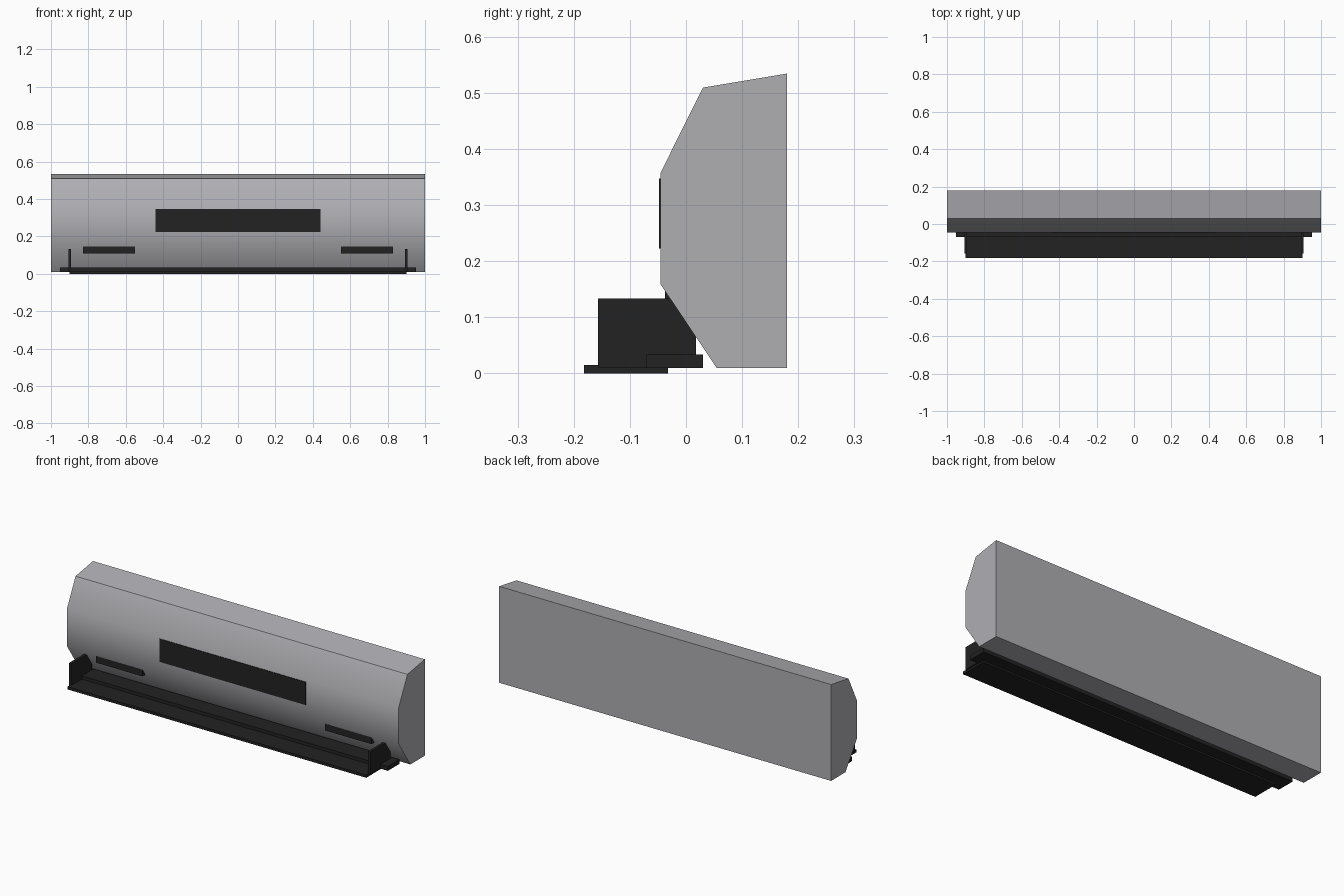
import bpy, bmesh, math

old = bpy.data.objects.get("Cube")
if old:
    bpy.data.objects.remove(old, do_unlink=True)


def material(name, rgb):
    m = bpy.data.materials.new(name)
    m.use_nodes = True
    m.diffuse_color = (*rgb, 1)
    m.node_tree.nodes["Principled BSDF"].inputs["Base Color"].default_value = (*rgb, 1)
    return m


silver = material("silver_grey", (0.43, 0.425, 0.45))
black = material("matte_black", (0.016, 0.016, 0.016))


def extrude_x(name, profile, x0, x1, mat):
    """Sweep a closed (y, z) profile from x0 to x1."""
    bm = bmesh.new()
    face = bm.faces.new([bm.verts.new((x0, y, z)) for y, z in profile])
    ext = bmesh.ops.extrude_face_region(bm, geom=[face])
    moved = [v for v in ext["geom"] if isinstance(v, bmesh.types.BMVert)]
    bmesh.ops.translate(bm, verts=moved, vec=(x1 - x0, 0, 0))
    bmesh.ops.recalc_face_normals(bm, faces=bm.faces)
    mesh = bpy.data.meshes.new(name)
    bm.to_mesh(mesh)
    bm.free()
    mesh.materials.append(mat)
    obj = bpy.data.objects.new(name, mesh)
    bpy.context.collection.objects.link(obj)
    return obj


def box(name, x, y, z, mat):
    profile = [(y[0], z[0]), (y[1], z[0]), (y[1], z[1]), (y[0], z[1])]
    return extrude_x(name, profile, x[0], x[1], mat)


# Bumper shell with a softly shaded front
shell = extrude_x("bumper_shell", [(0.18, 0.009), (0.18, 0.534), (0.03, 0.509),
                  (-0.045, 0.358), (-0.045, 0.158), (0.055, 0.009)], -1, 1, silver)
bpy.ops.object.select_all(action='DESELECT')
shell.select_set(True)
bpy.context.view_layer.objects.active = shell
bpy.ops.object.shade_smooth_by_angle(angle=math.radians(40))

# Centre grille plate
box("grille", (-0.44, 0.44), (-0.048, -0.04), (0.222, 0.347), black)

# Lower lip and splitter blade
box("lower_lip", (-0.952, 0.952), (-0.07, 0.03), (0.009, 0.033), black)
box("splitter", (-0.9, 0.9), (-0.182, -0.032), (0, 0.015), black)

# Mirrored end fences and lower vents
for side, s in (("left", 1), ("right", -1)):
    box(side + "_fence", (s * 0.8925, s * 0.9075), (-0.157, 0.018), (0.01, 0.133), black)
    box(side + "_vent", (s * 0.55, s * 0.83), (-0.037, 0.0), (0.109, 0.146), black)
